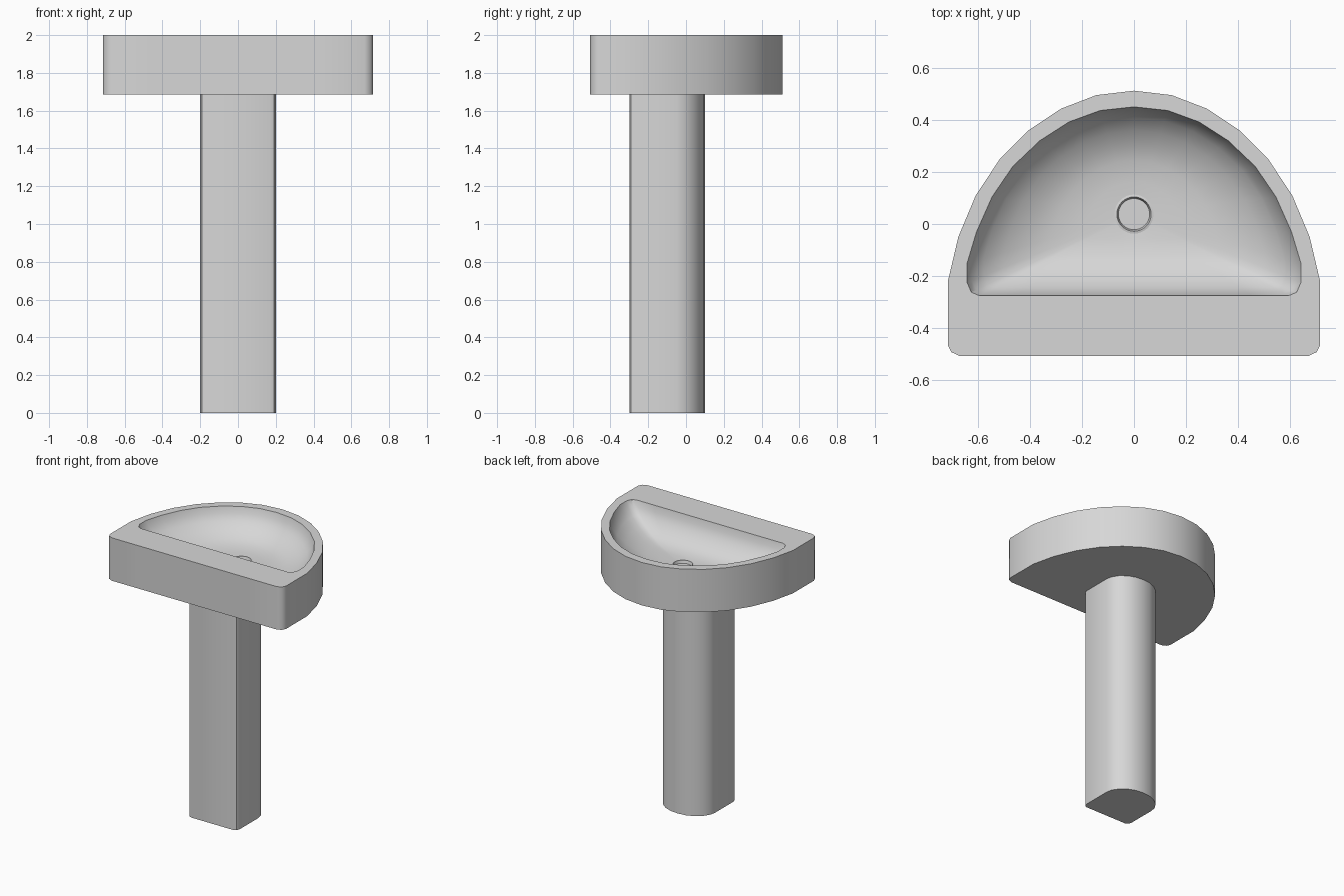
import bpy, bmesh, math

if "Cube" in bpy.data.objects:
    bpy.data.objects.remove(bpy.data.objects["Cube"])

ceramic = bpy.data.materials.new("grey_ceramic")
ceramic.diffuse_color = (0.68, 0.68, 0.68, 1)
ceramic.use_nodes = True
ceramic.node_tree.nodes["Principled BSDF"].inputs["Base Color"].default_value = ceramic.diffuse_color


def mirrored(half):
    """Close a half outline (back centre to front centre) across x = 0."""
    return half + [(-x, y) for x, y in reversed(half) if x > 0]


def stacked(name, rings):
    """Skin a stack of equal-length rings and cap both ends."""
    bm = bmesh.new()
    loops = [[bm.verts.new(p) for p in ring] for ring in rings]
    n = len(loops[0])
    for a, b in zip(loops, loops[1:]):
        for i in range(n):
            j = (i + 1) % n
            bm.faces.new((a[i], a[j], b[j], b[i]))
    bm.faces.new(loops[0])
    bm.faces.new(loops[-1])
    bmesh.ops.recalc_face_normals(bm, faces=bm.faces)
    mesh = bpy.data.meshes.new(name)
    bm.to_mesh(mesh)
    bm.free()
    mesh.materials.append(ceramic)
    ob = bpy.data.objects.new(name, mesh)
    bpy.context.collection.objects.link(ob)
    bpy.ops.object.select_all(action='DESELECT')
    ob.select_set(True)
    bpy.context.view_layer.objects.active = ob
    bpy.ops.object.shade_smooth_by_angle(angle=math.radians(40))
    return ob


def at(outline, z):
    return [(x, y, z) for x, y in outline]


# Basin: outer wall, flat rim, then the bowl shrinking towards the drain
front_xs = (0.45, 0.3, 0.18, 0.08, 0)
outer = mirrored([(0, .512), (.145, .495), (.28, .443), (.405, .36), (.515, .25),
                  (.608, .11), (.675, -.05), (.715, -.22), (.715, -.465),
                  (.702, -.492), (.67, -.507)] + [(x, -.507) for x in front_xs])
inner = mirrored([(0, .45), (.13, .436), (.25, .392), (.362, .32), (.465, .222),
                  (.545, .105), (.605, -.03), (.641, -.15), (.641, -.225),
                  (.625, -.262), (.595, -.275)] + [(x, -.275) for x in front_xs])
DRAIN_Y = 0.038
bowl = [(1, 2.0), (.97, 1.955), (.9, 1.91), (.78, 1.867), (.64, 1.833),
        (.5, 1.812), (.3, 1.803)]
rings = [at(outer, 1.685), at(outer, 2.0)]
for s, z in bowl:
    rings.append([(x * s, DRAIN_Y + (y - DRAIN_Y) * s, z) for x, y in inner])
drain_edge, drain_floor = [], []
for x, y in inner:
    a = math.atan2(y - DRAIN_Y, x)
    c, s = math.cos(a), math.sin(a)
    drain_edge.append((.07 * c, DRAIN_Y + .07 * s, 1.80))
    drain_floor.append((.068 * c, DRAIN_Y + .068 * s, 1.77))
stacked("basin", rings + [drain_edge, drain_floor])


# Drain: low collar with a recessed plug
def circle(r, z, n=32):
    return [(r * math.cos(2 * math.pi * i / n),
             DRAIN_Y + r * math.sin(2 * math.pi * i / n), z) for i in range(n)]


stacked("drain", [circle(.075, 1.765), circle(.075, 1.804), circle(.066, 1.806),
                  circle(.06, 1.785)])

# Pedestal: flat front with rounded corners and a bowed back
column = mirrored([(0, .1), (.06, .094), (.115, .073), (.162, .037), (.192, -.01),
                   (.2, -.05), (.2, -.27), (.191, -.291), (.17, -.3)])
stacked("pedestal", [at(column, 0), at(column, 1.685)])
